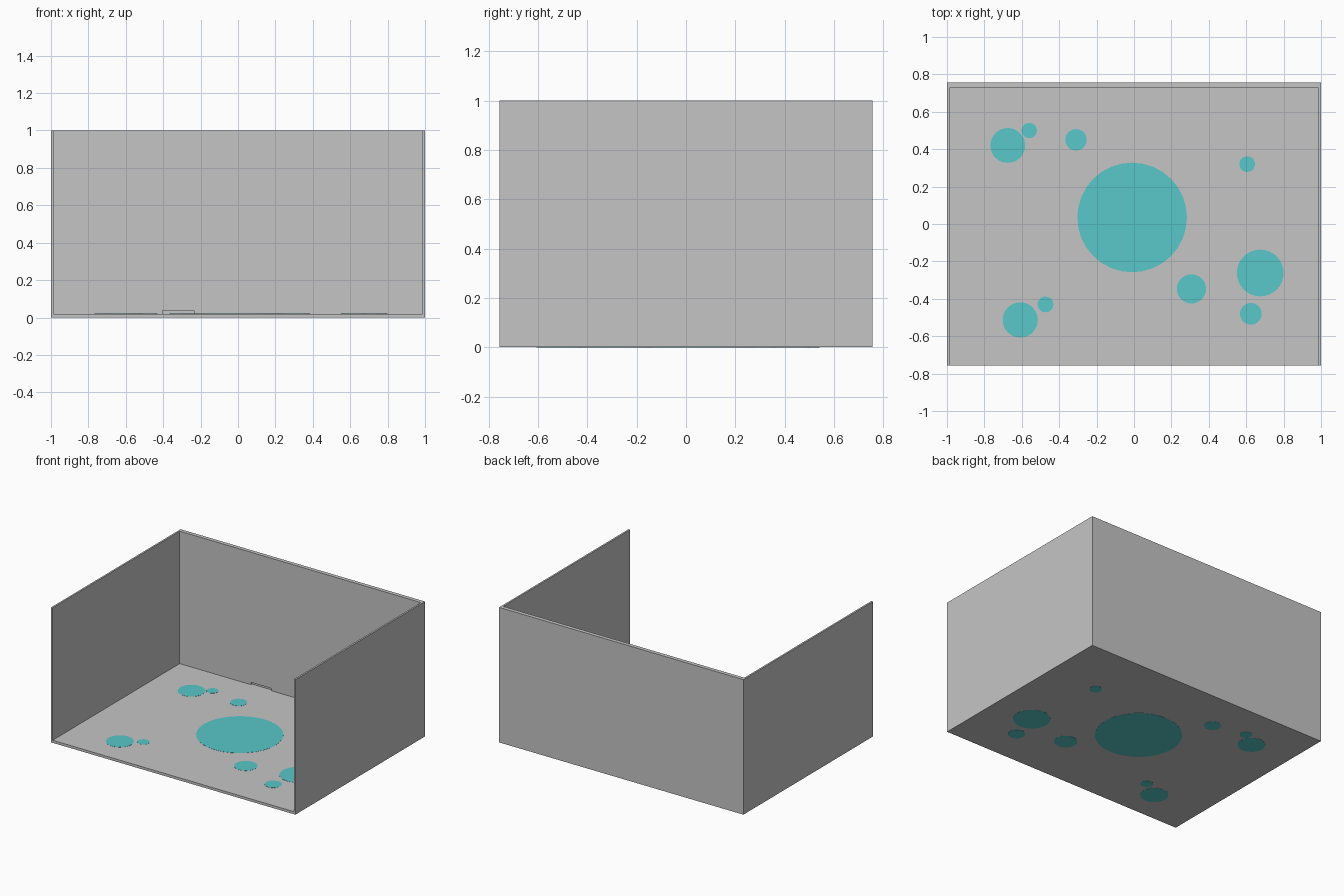
import bpy

cube = bpy.data.objects.get("Cube")
if cube:
    bpy.data.objects.remove(cube, do_unlink=True)


def make_material(name, color):
    mat = bpy.data.materials.new(name)
    mat.use_nodes = True
    mat.diffuse_color = color
    bsdf = mat.node_tree.nodes["Principled BSDF"]
    bsdf.inputs["Base Color"].default_value = color
    bsdf.inputs["Roughness"].default_value = 0.8
    return mat


grey = make_material("light grey", (0.56, 0.56, 0.56, 1))
teal = make_material("teal", (0.10, 0.57, 0.58, 1))


def box(name, low, high, mat=None):
    center = [(a + b) / 2 for a, b in zip(low, high)]
    bpy.ops.mesh.primitive_cube_add(size=1, location=center)
    obj = bpy.context.object
    obj.name = name
    obj.scale = [b - a for a, b in zip(low, high)]
    bpy.ops.object.transform_apply(location=True, rotation=False, scale=True)
    if mat:
        obj.data.materials.append(mat)
    return obj


def cut(target, cutter):
    cutter.hide_render = True
    mod = target.modifiers.new("cut", "BOOLEAN")
    mod.operation = "DIFFERENCE"
    mod.solver = "EXACT"
    mod.object = cutter
    bpy.context.view_layer.objects.active = target
    bpy.ops.object.modifier_apply(modifier=mod.name)
    bpy.data.objects.remove(cutter, do_unlink=True)


# Room shell: one solid block hollowed out, open at the front and top
FLOOR = 0.02
BACK = 0.728
shell = box("room_shell", (-1, -0.757, 0.001), (1, 0.757, 1), grey)
cut(shell, box("hollow_cutter", (-0.987, -1, FLOOR), (0.987, BACK, 1.2), grey))

# Small shallow slot at the foot of the back wall
cut(shell, box("slot_cutter", (-0.405, 0.7, FLOOR), (-0.235, BACK + 0.012, 0.037), grey))

# Painted floor spots, showing on the floor and on the underside: x, y, radius
spots = [
    (-0.01, 0.035, 0.293),
    (-0.675, 0.42, 0.093),
    (-0.56, 0.50, 0.041),
    (-0.31, 0.45, 0.057),
    (0.605, 0.32, 0.042),
    (0.675, -0.262, 0.125),
    (0.307, -0.347, 0.078),
    (0.625, -0.48, 0.058),
    (-0.608, -0.513, 0.094),
    (-0.473, -0.43, 0.042),
]
for i, (x, y, radius) in enumerate(spots, 1):
    for side, z in (("floor", FLOOR), ("underside", 0.001)):
        bpy.ops.mesh.primitive_cylinder_add(
            vertices=32, radius=radius, depth=0.002, location=(x, y, z))
        spot = bpy.context.object
        spot.name = f"{side}_spot_{i}"
        spot.data.materials.append(teal)
